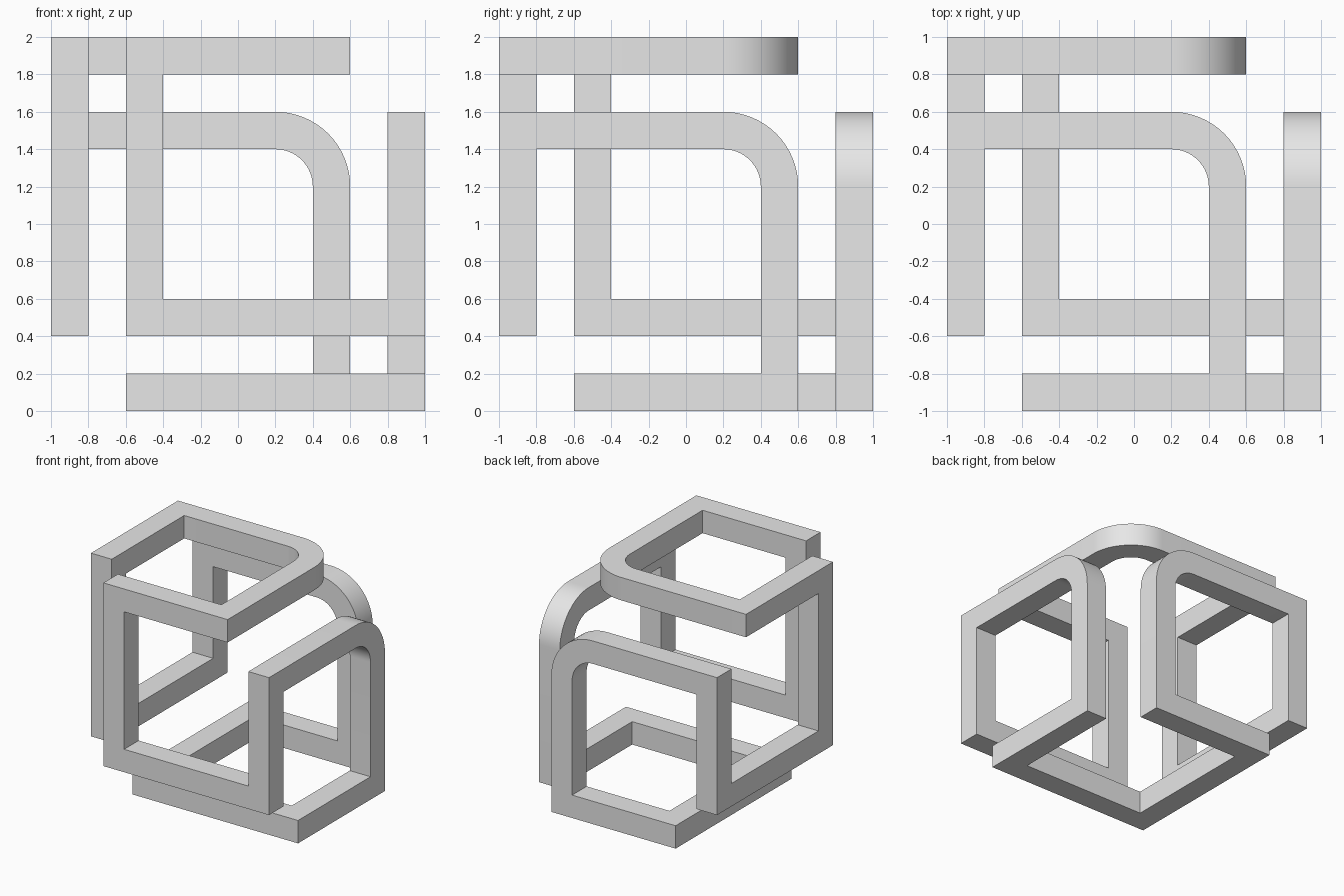
import bpy
import bmesh
from math import sin, cos, pi
from mathutils import Vector

HALF = 0.1        # half the bar thickness
BEND = 0.3        # centre-line radius of the rounded corners
STEPS = 16

cube = bpy.data.objects.get("Cube")
if cube:
    bpy.data.objects.remove(cube, do_unlink=True)

# One third of the centre line; the rest follows by cycling the axes
third = [Vector(p) for p in (
    (.5, -.9, .9), (.5, .5, .9), (-.9, .5, .9),
    (-.9, -.5, .9), (-.9, -.5, -.5), (-.9, .9, -.5))]
ROUNDED = 1       # index of the rounded corner in each third
path = []
for turn in range(3):
    path += third
    third = [Vector((p.y, p.z, p.x)) for p in third]

# Stations along the path: a point and the normal of the cutting plane
stations = []
for i, p in enumerate(path):
    d1 = (p - path[i - 1]).normalized()
    d2 = (path[(i + 1) % len(path)] - p).normalized()
    if i % 6 == ROUNDED:
        centre = p + (d2 - d1) * BEND
        for s in range(STEPS + 1):
            t = s / STEPS * pi / 2
            stations.append((centre + (d1 * sin(t) - d2 * cos(t)) * BEND,
                             d1 * cos(t) + d2 * sin(t)))
    else:
        stations.append((p, d1 + d2))


def slide(point, direction, station):
    """Move a point along a direction onto a station's plane."""
    origin, normal = station
    return point + direction * ((origin - point).dot(normal) / direction.dot(normal))


# Sweep a square section along the closed path
bm = bmesh.new()
start = stations[0][0]
along = (stations[1][0] - start).normalized()
up = Vector((0, 0, 1))
side = along.cross(up)
ring = [slide(start + (side * a + up * b) * HALF, along, stations[0])
        for a, b in ((-1, -1), (1, -1), (1, 1), (-1, 1))]
rings = [[bm.verts.new(v) for v in ring]]
for prev, station in zip(stations, stations[1:]):
    along = (station[0] - prev[0]).normalized()
    ring = [slide(v, along, station) for v in ring]
    rings.append([bm.verts.new(v) for v in ring])

# Close the loop, matching corners across any twist
along = (start - stations[-1][0]).normalized()
ring = [slide(v, along, stations[0]) for v in ring]
rings.append([min(rings[0], key=lambda c: (c.co - v).length) for v in ring])
for a, b in zip(rings, rings[1:]):
    for k in range(4):
        n = (k + 1) % 4
        bm.faces.new((a[k], a[n], b[n], b[k]))
bmesh.ops.recalc_face_normals(bm, faces=bm.faces)

mesh = bpy.data.meshes.new("interlaced_cube_frame")
bm.to_mesh(mesh)
bm.free()
frame = bpy.data.objects.new("interlaced_cube_frame", mesh)
bpy.context.collection.objects.link(frame)
frame.location.z = 1

# Plain grey material
grey = bpy.data.materials.new("light_grey")
grey.use_nodes = True
grey.diffuse_color = (0.8, 0.8, 0.8, 1)
for node in grey.node_tree.nodes:
    if node.type == 'BSDF_PRINCIPLED':
        node.inputs["Base Color"].default_value = grey.diffuse_color
mesh.materials.append(grey)

# Smooth the bends, keep the bar edges sharp
bpy.ops.object.select_all(action='DESELECT')
frame.select_set(True)
bpy.context.view_layer.objects.active = frame
bpy.ops.object.shade_smooth_by_angle(angle=pi / 6)
